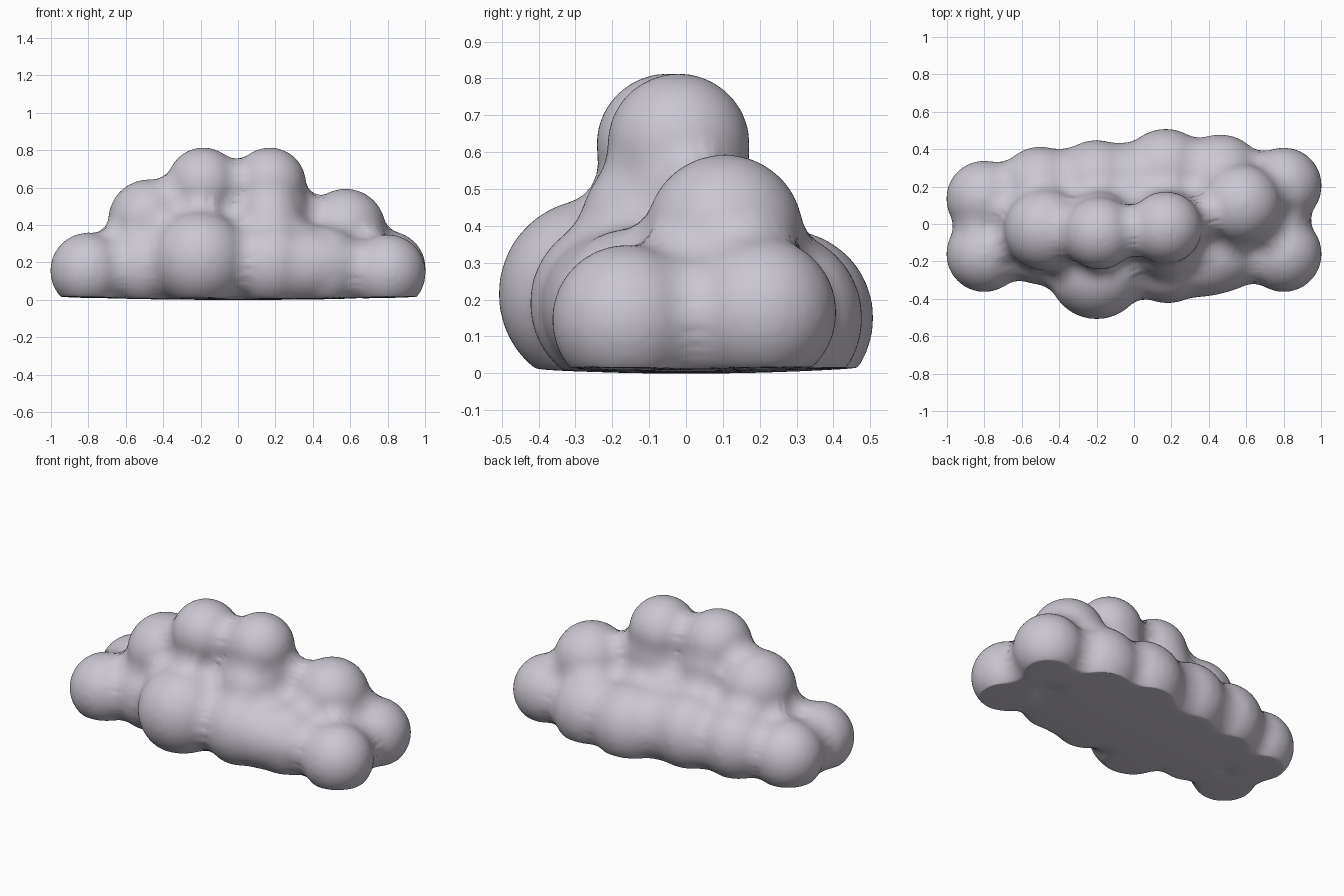
import bpy, bmesh
from mathutils import Matrix

old = bpy.data.objects.get("Cube")
if old:
    bpy.data.objects.remove(old, do_unlink=True)

mat = bpy.data.materials.new("pale lavender grey")
mat.use_nodes = True
colour = (0.60, 0.57, 0.64, 1)
mat.diffuse_color = colour
mat.node_tree.nodes["Principled BSDF"].inputs["Base Color"].default_value = colour

# Round puffs: centre, radius
puffs = [
    # ends
    ((-.80, -.16, .155), .2), ((-.80, .135, .155), .2),
    ((.80, -.16, .145), .2), ((.80, .205, .165), .2),
    # front row
    ((-.50, -.10, .18), .22), ((-.20, -.25, .215), .255),
    ((.18, -.19, .19), .23), ((.46, -.14, .17), .22),
    # back row
    ((-.50, .19, .18), .22), ((-.20, .215, .18), .23),
    ((.17, .27, .15), .235), ((.46, .24, .15), .235),
    # upper tiers
    ((-.475, -.03, .425), .215), ((.575, .105, .38), .21),
    ((-.185, -.05, .62), .19), ((.17, -.02, .62), .19),
]
# Stretched fillers that merge the puffs: centre, radii
fillers = [
    # core
    ((0, .02, .16), (.88, .34, .22)),
    ((0, .02, .26), (.62, .26, .20)),
    # front and back banks
    ((.28, -.16, .18), (.46, .23, .21)),
    ((0, .21, .17), (.76, .22, .21)),
    # pillars under the two top puffs
    ((.18, -.01, .46), (.20, .185, .30)),
    ((.17, -.09, .36), (.19, .20, .25)),
    ((-.19, .03, .46), (.17, .14, .24)),
    # links across the ends
    ((-.83, -.01, .15), (.13, .22, .17)),
    ((.81, .02, .15), (.12, .22, .16)),
]

# Puffs are built oversize, then shrunk back so that the creases fill in
GROW = 0.06
bm = bmesh.new()
for centre, size in puffs + fillers:
    radii = size if isinstance(size, tuple) else (size,) * 3
    bmesh.ops.create_icosphere(
        bm, subdivisions=4, radius=1,
        matrix=Matrix.Translation(centre)
        @ Matrix.Diagonal((*[r + GROW for r in radii], 1)))

# Nearly flat underside, rising slightly toward the rim
for v in bm.verts:
    rim = min(1, v.co.x ** 2 + 4 * v.co.y ** 2)
    v.co.z = max(v.co.z, 0.004 + 0.016 * rim - GROW)
mesh = bpy.data.meshes.new("cloud")
bm.to_mesh(mesh)
bm.free()
mesh.materials.append(mat)

cloud = bpy.data.objects.new("cloud", mesh)
bpy.context.collection.objects.link(cloud)
bpy.context.view_layer.objects.active = cloud
cloud.select_set(True)


def soften(name, iterations):
    mod = cloud.modifiers.new(name, "SMOOTH")
    mod.factor = 0.5
    mod.iterations = iterations


# Fuse into one skin, round the creases and shrink back to size
fuse = cloud.modifiers.new("fuse", "REMESH")
fuse.mode = "VOXEL"
fuse.voxel_size = 0.018
soften("soften", 10)
shrink = cloud.modifiers.new("shrink", "DISPLACE")
shrink.direction = "NORMAL"
shrink.mid_level = 0
shrink.strength = -0.055
soften("polish", 6)
for name in [m.name for m in cloud.modifiers]:
    bpy.ops.object.modifier_apply(modifier=name)
bpy.ops.object.shade_smooth()
